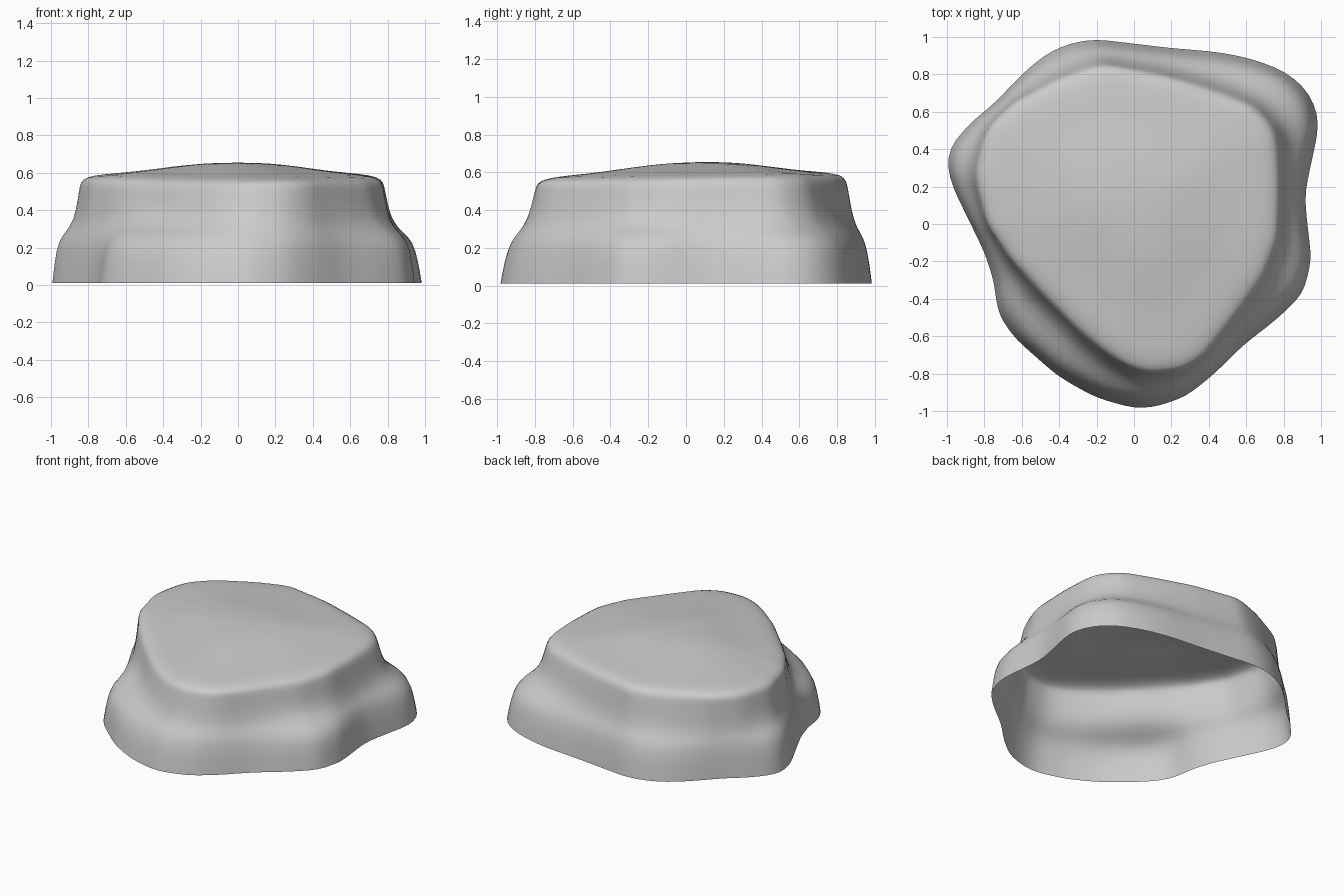
import bpy, bmesh, math

if "Cube" in bpy.data.objects:
    bpy.data.objects.remove(bpy.data.objects["Cube"])

N = 64
# Plan outlines (x, y), counter-clockwise: foot of the rock and rim of its top
FOOT = [(1, .57), (.93, .72), (.8, .82), (.65, .88), (.45, .92), (.2, .94), (-.22, .99),
        (-.36, .965), (-.5, .89), (-.62, .78), (-.75, .64), (-.88, .54), (-1, .39), (-1, .26),
        (-.8, -.15), (-.75, -.3), (-.73, -.47), (-.65, -.6), (-.4, -.82), (-.2, -.93),
        (0, -.985), (.12, -.98), (.28, -.92), (.42, -.81), (.58, -.65), (.75, -.52),
        (.9, -.38), (.95, -.2), (.91, .15)]
RIM = [(.75, .48), (.64, .62), (.4, .71), (.15, .79), (-.18, .85), (-.4, .77), (-.65, .64),
       (-.79, .5), (-.84, .25), (-.78, 0), (-.65, -.19), (-.5, -.34), (-.3, -.54), (-.1, -.7),
       (.05, -.78), (.25, -.77), (.36, -.71), (.5, -.53), (.68, -.28), (.76, -.08), (.77, .2)]


def radius(outline, a):
    """Distance from the origin to the outline in direction a."""
    dx, dy = math.cos(a), math.sin(a)
    best = 0
    for (x1, y1), (x2, y2) in zip(outline, outline[1:] + outline[:1]):
        ex, ey = x2 - x1, y2 - y1
        den = dx * ey - dy * ex
        if abs(den) < 1e-9:
            continue
        r = (x1 * ey - y1 * ex) / den
        s = (x1 * dy - y1 * dx) / den
        if r > 0 and -1e-6 <= s <= 1 + 1e-6:
            best = max(best, r)
    return best


def bump(a, centre, width):
    d = math.degrees(a) - centre
    d = (d + 180) % 360 - 180
    return math.exp(-(d / width) ** 2)


# Side rings: (blend foot -> rim, height, blend change where the ledge is pronounced)
SIDES = [(0, .012, 0), (.1, .13, -.04), (.25, .235, -.1), (.46, .285, -.02),
         (.68, .345, .1), (.84, .47, .05), (.91, .53, .02)]
# Top rings: (scale of rim, height)
TOP = [(1, .563), (.93, .583), (.8, .594), (.62, .608), (.42, .632), (.22, .65)]

bm = bmesh.new()
angles = [2 * math.pi * i / N for i in range(N)]
rings = []
for blend, z, change in SIDES:
    ring = []
    for a in angles:
        ledge = bump(a, 228, 22) + bump(a, -18, 18) + .7 * bump(a, 42, 18) + .5 * bump(a, 165, 20)
        t = blend + change * ledge
        r = radius(FOOT, a) * (1 - t) + radius(RIM, a) * t
        ring.append(bm.verts.new((r * math.cos(a), r * math.sin(a), z)))
    rings.append(ring)
for s, z in TOP:
    ring = []
    for a in angles:
        r = radius(RIM, a) * s
        # back of the top sits slightly higher than the front
        tilt = .012 * math.sin(a) * s
        ring.append(bm.verts.new((r * math.cos(a), r * math.sin(a) + .08 * (1 - s), z + tilt)))
    rings.append(ring)

# Skin the rings, close the top and leave the underside open
for lo, hi in zip(rings, rings[1:]):
    for i in range(N):
        j = (i + 1) % N
        bm.faces.new((lo[i], lo[j], hi[j], hi[i]))
peak = bm.verts.new((0, .08, .655))
for i in range(N):
    bm.faces.new((rings[-1][i], rings[-1][(i + 1) % N], peak))
for f in bm.faces:
    f.smooth = True

mesh = bpy.data.meshes.new("rock")
bm.to_mesh(mesh)
bm.free()
rock = bpy.data.objects.new("rock", mesh)
bpy.context.collection.objects.link(rock)
sub = rock.modifiers.new("soften", 'SUBSURF')
sub.levels = sub.render_levels = 1
